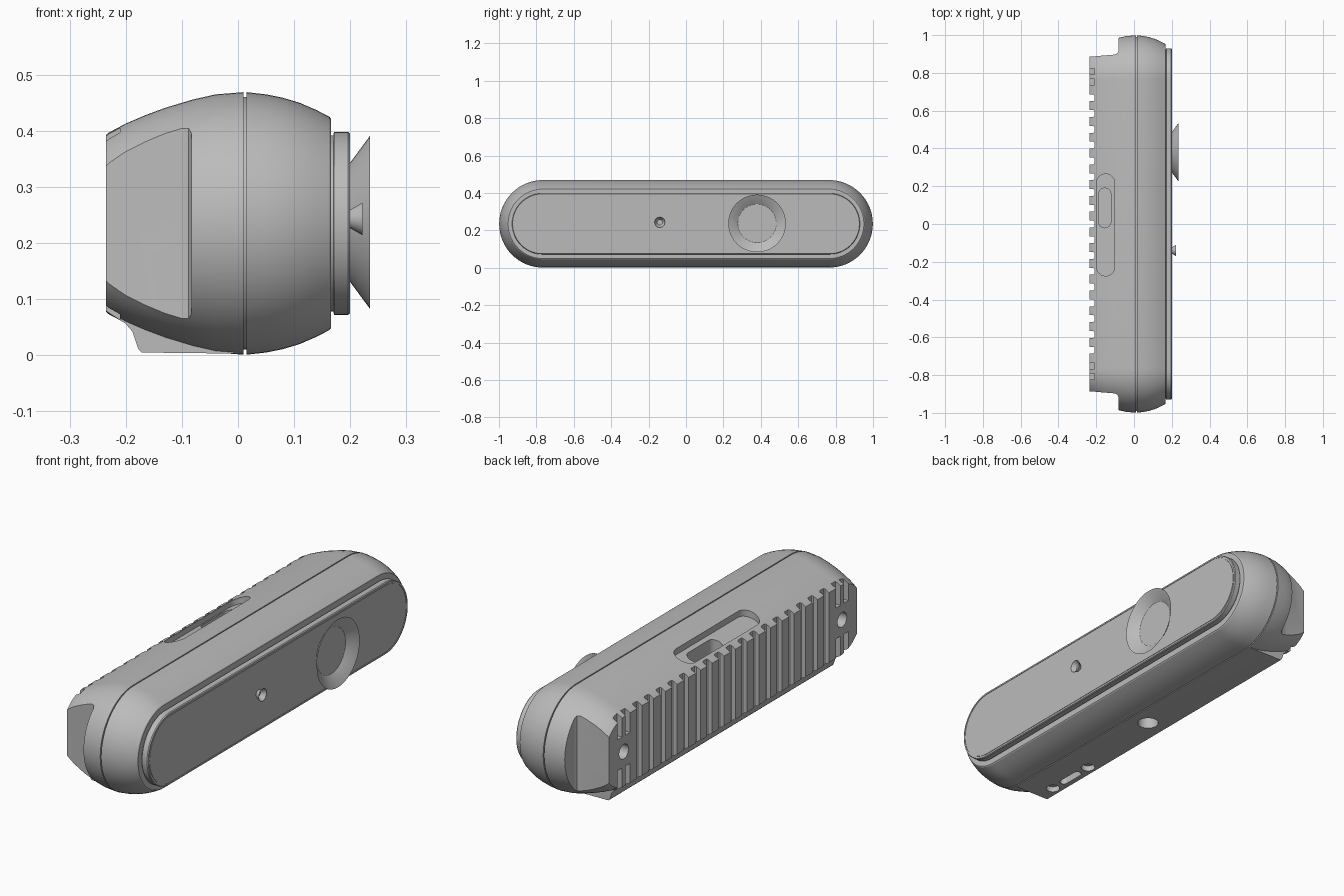
import bpy, bmesh, math

old = bpy.data.objects.get("Cube")
if old:
    bpy.data.objects.remove(old, do_unlink=True)

MID = 0.235      # height of the long axis
ARC = 0.765      # end arc centres of the housing

grey = bpy.data.materials.new("light grey")
grey.use_nodes = True
colour = (0.5, 0.5, 0.5, 1)
grey.diffuse_color = colour
grey.node_tree.nodes["Principled BSDF"].inputs["Base Color"].default_value = colour


def skin(bm, rings, caps=True):
    """Join rings of vertices with quads, closing both ends if asked."""
    n = len(rings[0])
    faces = [bm.faces.new((a[i], a[(i + 1) % n], b[(i + 1) % n], b[i]))
             for a, b in zip(rings, rings[1:]) for i in range(n)]
    if caps:
        faces += [bm.faces.new(rings[0]), bm.faces.new(rings[-1])]
    bmesh.ops.recalc_face_normals(bm, faces=faces)


def loft(bm, sections, half, y=0, w=MID, axis="X", slope=0, seg=20, caps=True):
    """Rounded slot along y; sections are (position on axis, radius)."""
    rings = []
    for t, r in sections:
        ring = []
        for side in (1, -1):
            for i in range(seg + 1):
                if half == 0 and i == seg:
                    continue
                a = math.pi * i / seg
                dw, dy = side * r * math.cos(a), side * (half + r * math.sin(a))
                p = (t, y + dy, w + dw) if axis == "X" else (w + dw, y + dy, t + slope * dw)
                ring.append(bm.verts.new(p))
        rings.append(ring)
    skin(bm, rings, caps)


def prism(bm, points, lo, hi, axis):
    """Extrude a flat outline along y or z."""
    place = (lambda a, b, t: (a, t, b)) if axis == "Y" else (lambda a, b, t: (a, b, t))
    skin(bm, [[bm.verts.new(place(a, b, t)) for a, b in points] for t in (lo, hi)])


def make(name, bm):
    mesh = bpy.data.meshes.new(name)
    bm.to_mesh(mesh)
    bm.free()
    mesh.materials.append(grey)
    obj = bpy.data.objects.new(name, mesh)
    bpy.context.collection.objects.link(obj)
    return obj


def boolean(obj, other, operation):
    mod = obj.modifiers.new(operation, "BOOLEAN")
    mod.operation, mod.object, mod.solver = operation, other, "EXACT"
    mod.use_self = True
    bpy.context.view_layer.objects.active = obj
    bpy.ops.object.modifier_apply(modifier=mod.name)
    bpy.data.objects.remove(other, do_unlink=True)


def smooth(obj):
    bpy.ops.object.select_all(action="DESELECT")
    obj.select_set(True)
    bpy.context.view_layer.objects.active = obj
    bpy.ops.object.shade_smooth_by_angle(angle=math.radians(25))


# Housing: barrel-shaped slot with a seam
bm = bmesh.new()
loft(bm, [(-.235, .158), (-.23, .162), (-.2, .178), (-.165, .193), (-.13, .206),
          (-.08, .221), (-.04, .23), (.01, .234), (.01, .225), (.015, .225),
          (.015, .234), (.05, .23), (.08, .224), (.11, .215), (.14, .202),
          (.163, .19), (.166, .186)], ARC, seg=32)
housing = make("housing", bm)

# Foot: flat underside at the rear
bm = bmesh.new()
prism(bm, [(0, .003), (-.172, .005), (-.178, .012), (-.188, .042), (-.2, .056),
           (-.234, .078), (-.234, .2), (0, .2)], -.8, .8, "Y")
boolean(housing, make("foot", bm), "UNION")

# Cutters for every recess
bm = bmesh.new()
for s in (1, -1):
    # stepped rear ends
    prism(bm, [(-.3, s * .88), (-.1, s * .897), (-.088, s * .903), (-.083, s * .915),
               (-.083, s * 1.1), (-.3, s * 1.1)], -.1, .6, "Z")
    # rear screw holes and the short grooves above and below them
    loft(bm, [(-.3, .033), (-.19, .033)], 0, y=s * .78)
    for y in (.752, .808):
        for lo, hi in ((.03, .165), (.305, .5)):
            a, b = s * y - .016, s * y + .016
            prism(bm, [(-.3, a), (-.21, a), (-.21, b), (-.3, b)], lo, hi, "Z")
    # connector screw holes
    loft(bm, [(-.1, .03), (.03, .03)], 0, y=-.59 + s * .12, w=-.13, axis="Z")
# cooling grooves
for k in range(-8, 9):
    a, b = k * .0835 - .018, k * .0835 + .018
    prism(bm, [(-.3, a), (-.215, a), (-.21, a + .005), (-.21, b - .005),
               (-.215, b), (-.3, b)], .03, .5, "Z")
# top port recess with its inner socket
loft(bm, [(.6, .048), (.405, .048)], .222, y=-.005, w=-.15, axis="Z", slope=.35)
loft(bm, [(.55, .033), (.34, .033)], .072, y=.085, w=-.155, axis="Z", slope=.35)
# underside connector slot and tripod socket
loft(bm, [(-.1, .018), (.04, .018)], .045, y=-.59, w=-.13, axis="Z")
loft(bm, [(-.1, .045), (.08, .045)], 0, w=-.08, axis="Z")
boolean(housing, make("cutters", bm), "DIFFERENCE")
smooth(housing)

# Front plate with a fine raised border
bm = bmesh.new()
loft(bm, [(.15, .157), (.17, .157), (.171, .163), (.196, .163), (.2, .16),
          (.2, .153), (.198, .153)], .767, seg=32)
smooth(make("front_plate", bm))

# Flush window filling the border
bm = bmesh.new()
loft(bm, [(.19, .15), (.2, .15)], .767, seg=32)
smooth(make("front_window", bm))

# Thin flared lens hoods, open at the front
for name, y, z, sections in (
        ("large_lens_hood", .38, .237, [(.199, .105), (.235, .154), (.2345, .1525), (.2, .1035)]),
        ("small_lens_hood", -.14, .243, [(.199, .016), (.222, .029), (.2215, .0275), (.2, .0145)])):
    bm = bmesh.new()
    loft(bm, sections, 0, y=y, w=z, caps=False)
    smooth(make(name, bm))
